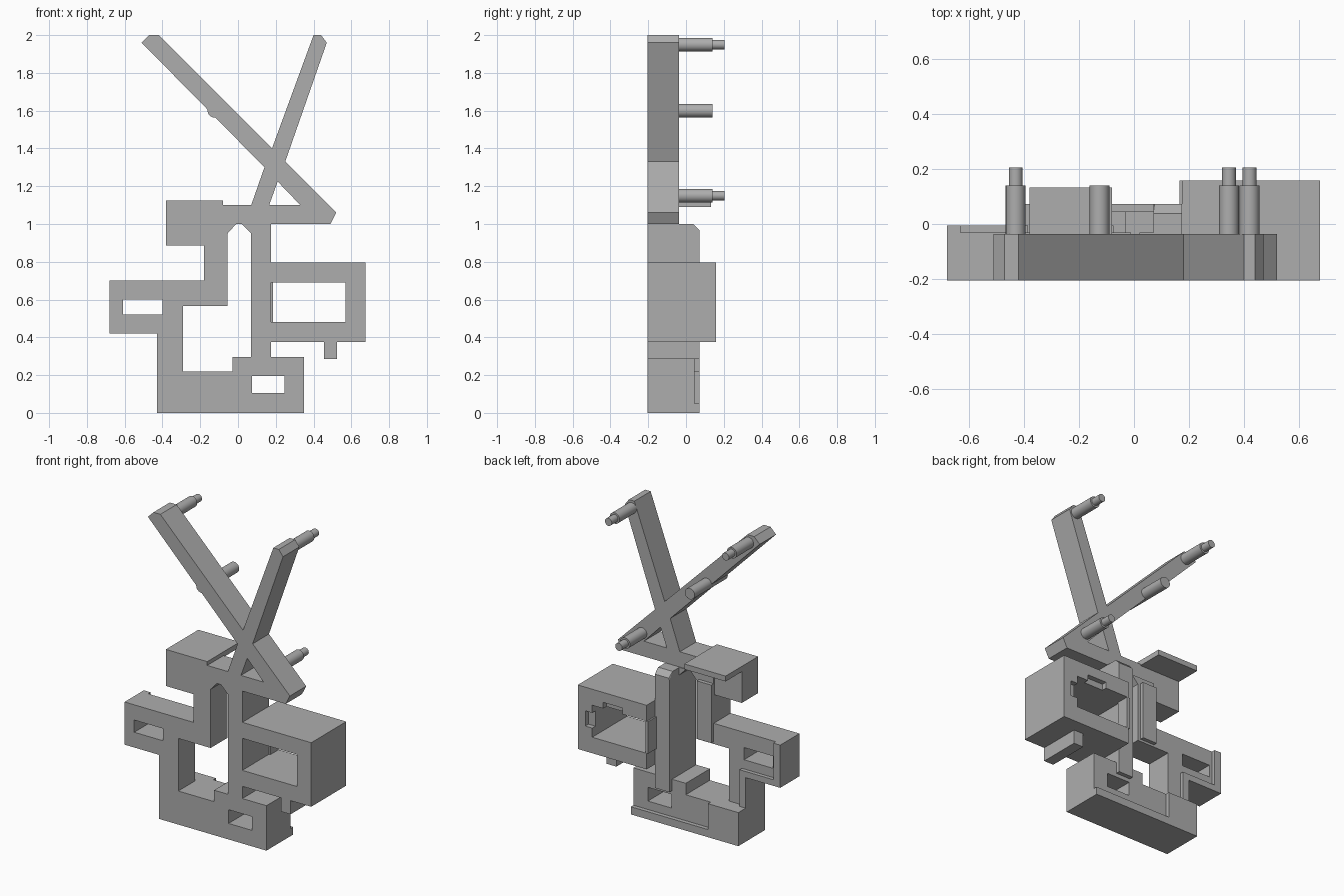
import bpy, bmesh, math
from mathutils import Vector

cube = bpy.data.objects.get("Cube")
if cube:
    bpy.data.objects.remove(cube, do_unlink=True)

grey = bpy.data.materials.new("plain grey")
grey.use_nodes = True
grey.diffuse_color = (0.42, 0.42, 0.42, 1)
grey.node_tree.nodes["Principled BSDF"].inputs["Base Color"].default_value = (0.42, 0.42, 0.42, 1)

FRONT = -0.205


def finish(name, bm):
    bmesh.ops.recalc_face_normals(bm, faces=bm.faces)
    mesh = bpy.data.meshes.new(name)
    bm.to_mesh(mesh)
    bm.free()
    mesh.materials.append(grey)
    obj = bpy.data.objects.new(name, mesh)
    bpy.context.collection.objects.link(obj)
    return obj


def rect(x0, x1, z0, z1):
    return [(x0, z0), (x1, z0), (x1, z1), (x0, z1)]


def slab(name, outline, back, holes=(), front=FRONT):
    """Extrude a front profile, with holes, from front to back."""
    bm = bmesh.new()
    for loop in [outline, *holes]:
        vs = [bm.verts.new((x, front, z)) for x, z in loop]
        for a, b in zip(vs, vs[1:] + vs[:1]):
            bm.edges.new((a, b))
    bmesh.ops.triangle_fill(bm, edges=bm.edges[:], use_beauty=True, use_dissolve=False)
    ext = bmesh.ops.extrude_face_region(bm, geom=bm.faces[:], use_keep_orig=True)
    moved = [v for v in ext["geom"] if isinstance(v, bmesh.types.BMVert)]
    bmesh.ops.translate(bm, verts=moved, vec=Vector((0, back - front, 0)))
    return finish(name, bm)


def peg(name, x, z, y0, rings):
    """Round stepped pin pointing backwards; rings are (radius, y)."""
    bm = bmesh.new()
    for radius, y1 in rings:
        new = bmesh.ops.create_cone(bm, cap_ends=True, segments=24, radius1=radius,
                                    radius2=radius, depth=y1 - y0)["verts"]
        for v in new:
            v.co = Vector((x + v.co.x, (y0 + y1) / 2 + v.co.z, z + v.co.y))
        y0 = y1
    obj = finish(name, bm)
    bpy.ops.object.select_all(action="DESELECT")
    obj.select_set(True)
    bpy.context.view_layer.objects.active = obj
    bpy.ops.object.shade_smooth_by_angle(angle=math.radians(35))


# Crossed arms, cross bar and side block
slab("upper_frame",
     [(-.38, .885), (-.18, .885), (-.18, 1), (.49, 1), (.52, 1.06), (.25, 1.33),
      (.47, 1.96), (.44, 2), (.40, 2), (.18, 1.40), (-.42, 2), (-.47, 2), (-.51, 1.96),
      (.14, 1.30), (.07, 1.10), (-.08, 1.10), (-.08, 1.125), (-.38, 1.125)],
     -.036, [[(.165, 1.10), (.33, 1.10), (.21, 1.225)]])
slab("top_shelf", rect(-.38, -.08, 1.09, 1.125), .132, front=-.036)

# Left bracket with raised rear lip
slab("left_bracket",
     [(-.18, 1), (-.18, .7), (-.68, .7), (-.68, .42), (-.43, .42), (-.43, .22),
      (-.29, .22), (-.29, .565), (-.055, .565), (-.055, .95), (-.01, 1)],
     -.03, [rect(-.61, -.40, .52, .60)])
slab("left_lip",
     [(-.68, .42), (-.43, .42), (-.43, .22), (-.385, .22), (-.385, .46),
      (-.63, .46), (-.63, .7), (-.68, .7)], -.005, front=-.03)
slab("column_lip", rect(-.18, -.075, .58, .96), -.005, front=-.03)

# Base block with raised rear lip
slab("base_block",
     [(-.43, 0), (.35, 0), (.35, .295), (-.03, .295), (-.03, .22), (-.43, .22)],
     .045, [rect(.075, .245, .105, .195)])
slab("base_lip", [(-.43, 0), (.35, 0), (.35, .05), (-.21, .05), (-.21, .22), (-.43, .22)],
     .072, front=.045)

# Right column, bevelled at the upper rear edge
column = slab("right_column", rect(.07, .175, .295, 1), .072)
bm = bmesh.new()
bm.from_mesh(column.data)
edge = [e for e in bm.edges if all(v.co.y > 0 and v.co.z > .9 for v in e.verts)]
bmesh.ops.bevel(bm, geom=edge, offset=.033, segments=1, affect="EDGES")
bm.to_mesh(column.data)
bm.free()
slab("column_foot", rect(.07, .175, .22, .295), .072, front=.045)
slab("column_gusset", [(.07, .95), (.07, 1), (.02, 1)], -.03)

# Right housing: through opening, with notches in the rear rim
opening = rect(.175, .57, .48, .69)
slab("right_housing",
     [(.175, .375), (.675, .375), (.675, .795), (.175, .795), (.175, .69),
      (.57, .69), (.57, .48), (.175, .48)], .125)
slab("housing_rim",
     [(.175, .375), (.675, .375), (.675, .795), (.175, .795), (.175, .69), (.35, .69),
      (.35, .73), (.49, .73), (.49, .69), (.57, .69), (.57, .64), (.62, .64),
      (.62, .54), (.57, .54), (.57, .48), (.175, .48)], .158, front=.125)
slab("housing_side_wall", rect(.165, .185, .48, .69), .158, front=.072)
slab("housing_tab", rect(.455, .525, .285, .375), .072)

# Rear pins
for name, x, z in [("left_arm_pin", -.43, 1.95), ("right_arm_pin", .42, 1.95),
                   ("lower_arm_pin", .345, 1.15)]:
    peg(name, x, z, -.04, [(.036, .14), (.025, .205)])
peg("middle_pin", -.125, 1.6, FRONT + .002, [(.036, .14)])
